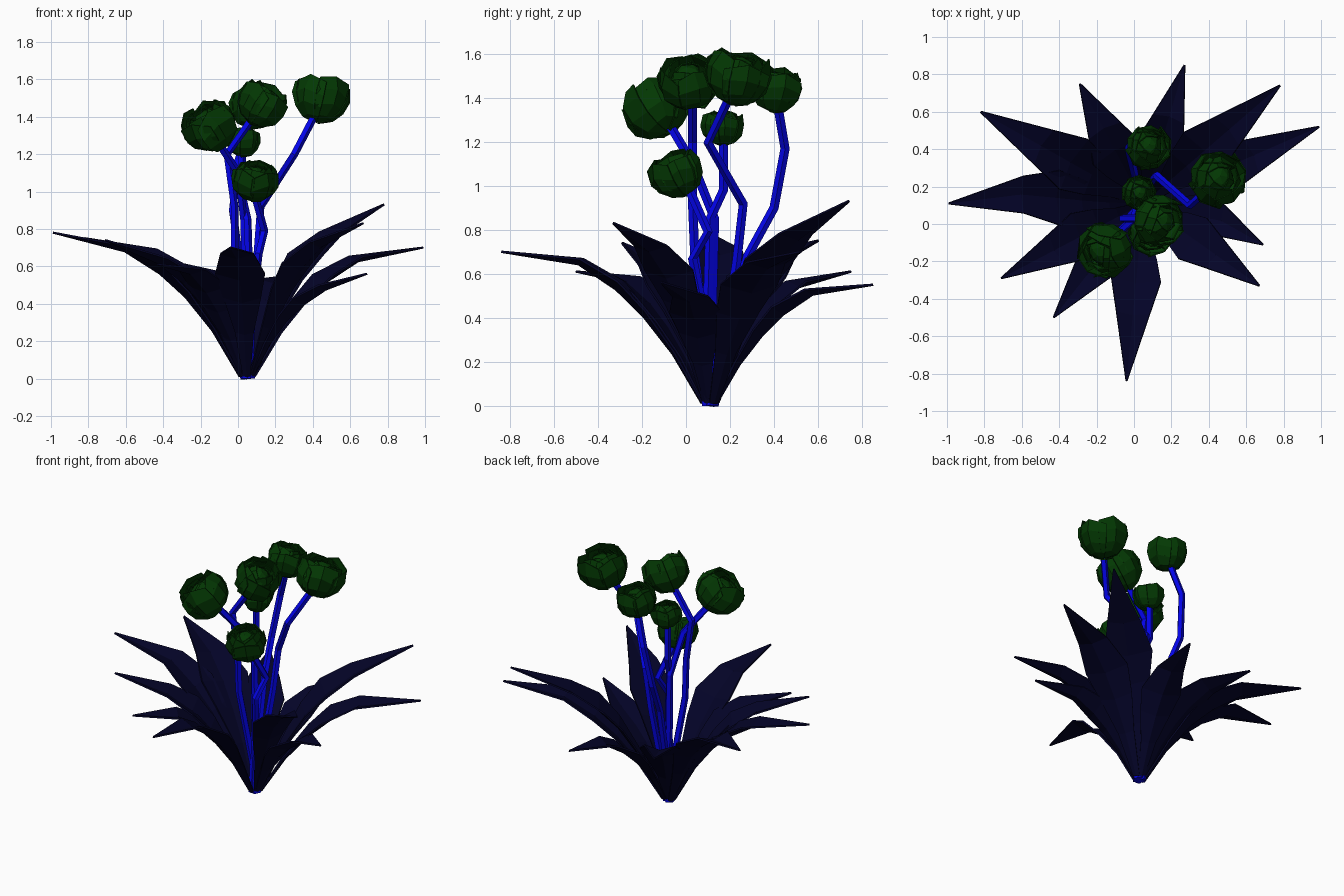
import bpy, bmesh, math, random
from mathutils import Vector

random.seed(4)
if "Cube" in bpy.data.objects:
    bpy.data.objects.remove(bpy.data.objects["Cube"])


def material(name, rgb):
    m = bpy.data.materials.new(name)
    m.use_nodes = True
    m.diffuse_color = (*rgb, 1)
    bsdf = next(n for n in m.node_tree.nodes if n.type == "BSDF_PRINCIPLED")
    bsdf.inputs["Base Color"].default_value = (*rgb, 1)
    return m


LEAF = material("dark navy", (0.001, 0.001, 0.02))
STEM = material("bright blue", (0.001, 0.001, 0.9))
BLOOM = material("deep green", (0.001, 0.04, 0.001))
ROOT = Vector((0.05, 0.11, 0.01))
UP = Vector((0, 0, 1))


def finish(name, bm, mat, thickness=0):
    bmesh.ops.recalc_face_normals(bm, faces=bm.faces)
    mesh = bpy.data.meshes.new(name)
    bm.to_mesh(mesh)
    bm.free()
    mesh.materials.append(mat)
    ob = bpy.data.objects.new(name, mesh)
    bpy.context.collection.objects.link(ob)
    if thickness:
        mod = ob.modifiers.new("thickness", "SOLIDIFY")
        mod.thickness = thickness
        mod.offset = 0


def skin(bm, rows):
    """Join rows of points into a strip of faces."""
    grid = [[bm.verts.new(p) for p in row] for row in rows]
    for a, b in zip(grid, grid[1:]):
        for i in range(len(a) - 1):
            bm.faces.new((a[i], a[i + 1], b[i + 1], b[i]))


# Leaves: folded blades; profile is (reach, arched height, straight height, half width)
PROFILE = [(0.04, 0.0, 0.0, 0.02), (0.18, 0.33, 0.31, 0.052), (0.32, 0.58, 0.53, 0.105),
           (0.45, 0.76, 0.67, 0.14), (0.63, 0.93, 0.81, 0.095), (1.0, 1.0, 1.0, 0.004)]


def leaf(index, tip, straight, bend=0.0, width=1.0):
    tip = Vector(tip)
    out = Vector((tip.x - ROOT.x, tip.y - ROOT.y, 0))
    side = UP.cross(out).normalized()
    rows = []
    for reach, arched, direct, half in PROFILE:
        height = arched + (direct - arched) * straight
        mid = ROOT + out * reach + UP * (tip.z - ROOT.z) * height
        mid += side * bend * math.sin(math.pi * reach * reach)
        half *= width
        lift = UP * half * 0.27 - out.normalized() * half * 0.15
        rows.append([mid + side * half + lift, mid, mid - side * half + lift])
    bm = bmesh.new()
    skin(bm, rows)
    finish(f"leaf_{index}", bm, LEAF, 0.01)


LEAVES = [
    ((0.27, 0.85, 0.55), 0.1, 0, 0.9), ((-0.29, 0.75, 0.61), 0.4, 0, 1),
    ((-0.82, 0.60, 0.75), 0.4, 0, 1.1), ((-0.99, 0.11, 0.78), 0.5, -0.05, 1.05),
    ((-0.71, -0.29, 0.74), 0.8, 0, 0.95), ((-0.43, -0.50, 0.61), 0.1, 0, 0.95),
    ((-0.04, -0.84, 0.70), 0.1, 0, 0.95), ((0.67, -0.33, 0.83), 0.7, 0, 0.95),
    ((0.69, -0.11, 0.56), 0.7, 0.05, 0.9), ((0.99, 0.52, 0.70), 0.3, 0, 1),
    ((0.78, 0.74, 0.93), 1, 0, 1.05),
]
for n, args in enumerate(LEAVES):
    leaf(n + 1, *args)


# Stems: kinked five-sided tubes
def stem(index, points, radius=0.022, sides=5):
    pts = [Vector(p) for p in points]
    rows = []
    for i, p in enumerate(pts):
        d = (pts[min(i + 1, len(pts) - 1)] - pts[max(i - 1, 0)]).normalized()
        u = d.cross(Vector((0, 1, 0))).normalized()
        v = d.cross(u)
        rows.append([p + (u * math.cos(a) + v * math.sin(a)) * radius
                     for a in (math.tau * k / sides for k in range(sides + 1))])
    bm = bmesh.new()
    skin(bm, rows)
    bmesh.ops.remove_doubles(bm, verts=bm.verts, dist=0.0001)
    bmesh.ops.holes_fill(bm, edges=bm.edges)
    finish(f"stem_{index}", bm, STEM)


# Blooms: faceted open cups of overlapping jagged petals around a low core
LAYERS = [(5, 1.0, 48, 0.75), (4, 0.85, 37, 0.9), (3, 0.66, 28, 1.1)]


def bloom(index, centre, axis, radius):
    turn = UP.rotation_difference(Vector(axis).normalized())
    centre = Vector(centre)
    bm = bmesh.new()
    for count, scale, top, spread in LAYERS:
        for k in range(count):
            facing = math.tau * k / count + scale * 9 + random.uniform(-0.15, 0.15)
            crest = math.radians(top + random.uniform(-9, 9))
            size = radius * scale * random.uniform(0.94, 1.04)
            rows = []
            for j in range(5):
                t = j / 4
                row = []
                for i in (-1, 0, 1):
                    rim = crest + 0.25 * abs(i) + random.uniform(-0.08, 0.08)
                    polar = math.pi * 0.97 * (1 - t) + rim * t
                    azimuth = facing + i * spread
                    r = size * (1 + 0.13 * t ** 3) * random.uniform(0.97, 1.03)
                    p = Vector((math.sin(polar) * math.cos(azimuth),
                                math.sin(polar) * math.sin(azimuth),
                                math.cos(polar) * 0.92))
                    row.append(centre + turn @ (p * r))
                rows.append(row)
            skin(bm, rows)
    finish(f"bloom_{index}", bm, BLOOM, 0.006)

    core = bmesh.new()
    bmesh.ops.create_icosphere(core, subdivisions=2, radius=radius * 0.62)
    for v in core.verts:
        v.co = centre + turn @ v.co
    finish(f"bloom_core_{index}", core, BLOOM)


# Each flower: bloom centre, facing axis, radius, stem points from top down
FLOWERS = [
    ((-0.15, -0.135, 1.35), (-0.5, -0.4, 0.8), 0.147,
     [(-0.1, -0.06, 1.25), (0, 0.03, 1.1), (0.03, 0.13, 0.85), (0.04, 0.12, 0.5)]),
    ((0.13, 0.015, 1.47), (0.5, -0.1, 0.8), 0.135,
     [(0.06, 0.03, 1.37), (-0.06, 0.03, 1.2), (-0.02, 0.03, 0.92), (-0.02, 0.04, 0.68)]),
    ((0.445, 0.24, 1.5), (0.2, 0.2, 1), 0.143,
     [(0.41, 0.2, 1.41), (0.3, 0.1, 1.2), (0.12, 0.26, 0.92), (0.1, 0.23, 0.65)]),
    ((0.075, 0.41, 1.445), (0.1, 0.2, 1), 0.118,
     [(0.06, 0.42, 1.35), (0.0, 0.45, 1.17), (-0.03, 0.4, 0.9), (0.0, 0.28, 0.68)]),
    ((0.025, 0.165, 1.27), (0.1, 0, 1), 0.09,
     [(0.02, 0.17, 1.2), (0.02, 0.17, 0.98), (0.05, 0.11, 0.85), (0.06, 0.1, 0.5)]),
    ((0.09, -0.04, 1.06), (0.1, -0.4, 0.9), 0.12,
     [(0.09, 0.02, 0.97), (0.14, 0.1, 0.79), (0.11, 0.03, 0.67), (0.07, 0.1, 0.33)]),
]
for n, (centre, axis, radius, path) in enumerate(FLOWERS):
    angle = math.tau * n / len(FLOWERS)
    foot = ROOT + Vector((math.cos(angle), math.sin(angle), 0)) * 0.02 - UP * 0.01
    stem(n + 1, [Vector(centre)] + path + [foot])
    bloom(n + 1, centre, axis, radius)
